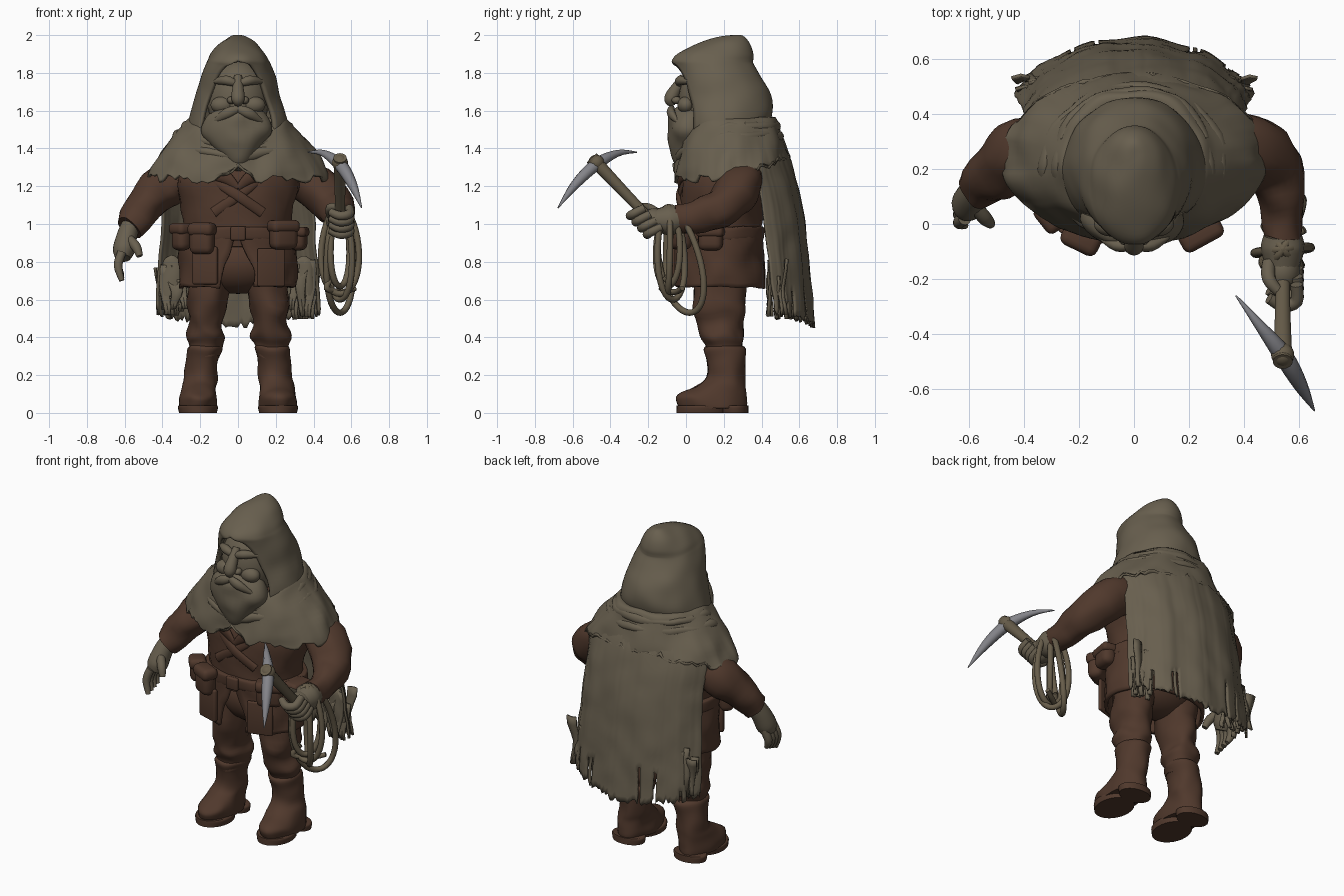
import bpy, bmesh, math, random
from mathutils import Vector, Matrix, noise

random.seed(4)
if "Cube" in bpy.data.objects:
    bpy.data.objects.remove(bpy.data.objects["Cube"], do_unlink=True)


def material(name, red, green, blue):
    mat = bpy.data.materials.new(name)
    mat.use_nodes = True
    mat.diffuse_color = (red, green, blue, 1)
    shader = next(n for n in mat.node_tree.nodes if n.type == "BSDF_PRINCIPLED")
    shader.inputs["Base Color"].default_value = (red, green, blue, 1)
    shader.inputs["Roughness"].default_value = 0.9
    return mat


cloth = material("olive cloth", .14, .116, .078)
leather = material("brown leather", .08, .04, .025)
steel = material("grey steel", .23, .23, .25)
wood = material("pale wood", .135, .108, .068)


def finish(name, mat, bm, thick=0):
    bmesh.ops.remove_doubles(bm, verts=bm.verts[:], dist=.0005)
    bmesh.ops.recalc_face_normals(bm, faces=bm.faces[:])
    mesh = bpy.data.meshes.new(name)
    bm.to_mesh(mesh)
    bm.free()
    for face in mesh.polygons:
        face.use_smooth = True
    mesh.set_sharp_from_angle(angle=math.radians(50))
    mesh.materials.append(mat)
    obj = bpy.data.objects.new(name, mesh)
    bpy.context.scene.collection.objects.link(obj)
    if thick:
        solid = obj.modifiers.new("thickness", "SOLIDIFY")
        solid.thickness = thick
        solid.offset = 0
    return obj


def skin(name, mat, grid, wrap=True, caps=True, wrinkle=0.0, thick=0, skip=None, ring=False):
    """Cover a grid of points with quads."""
    bm = bmesh.new()
    rows = [[bm.verts.new(p + noise.noise_vector(p * 9) * wrinkle) for p in map(Vector, row)]
            for row in grid]
    width = len(rows[0])
    for i in range(len(rows) if ring else len(rows) - 1):
        low, high = rows[i], rows[(i + 1) % len(rows)]
        for j in range(width if wrap else width - 1):
            if skip is None or not skip(i, j):
                k = (j + 1) % width
                bm.faces.new((low[j], low[k], high[k], high[j]))
    if caps and wrap and not ring:
        bm.faces.new(rows[0])
        bm.faces.new(rows[-1])
    return finish(name, mat, bm, thick)


def spline(rows, steps=4):
    """Smoothly interpolate rows of numbers."""
    rows = [Vector(r) for r in rows]
    out = []
    for i in range(len(rows) - 1):
        a, b, c, d = rows[max(i - 1, 0)], rows[i], rows[i + 1], rows[min(i + 2, len(rows) - 1)]
        for k in range(steps):
            t = k / steps
            out.append(b + (c - a) * (t / 2) + (a - b * 2.5 + c * 2 - d / 2) * t ** 2
                       + ((b - c) * 1.5 + (d - a) / 2) * t ** 3)
    return out + [rows[-1]]


def loft(name, mat, rows, side=1, wrinkle=0.0, n=32):
    """Stack oval rings given as height, centre x, centre y, radius x, radius y."""
    turns = [math.tau * j / n for j in range(n)]
    grid = [[(side * (cx + rx * math.sin(a)), cy - ry * math.cos(a), z) for a in turns]
            for z, cx, cy, rx, ry in spline(rows)]
    return skin(name, mat, grid, wrinkle=wrinkle)


def tube(name, mat, points, side=1, n=14, wrinkle=0.0, closed=False, flat=1.0):
    """Sweep a round section along x, y, z, radius points."""
    path = points if closed else spline(points)
    count = len(path)
    centres = [Vector((side * p[0], p[1], p[2])) for p in path]
    grid, up = [], None
    for i, c in enumerate(centres):
        ahead = centres[(i + 1) % count] if closed else centres[min(i + 1, count - 1)]
        behind = centres[i - 1] if closed else centres[max(i - 1, 0)]
        axis = (ahead - behind).normalized()
        if up is None:
            up = Vector((0, 1, 0)) if abs(axis.y) < .8 else axis.orthogonal()
        up = (up - axis * up.dot(axis)).normalized()
        across = axis.cross(up)
        r = path[i][3]
        grid.append([c + (up * math.cos(math.tau * j / n) * flat
                          + across * math.sin(math.tau * j / n)) * r for j in range(n)])
    return skin(name, mat, grid, wrinkle=wrinkle, ring=closed)


def ball(name, mat, centre, size):
    bm = bmesh.new()
    place = Matrix.Translation(centre) @ Matrix.Diagonal((*size, 1))
    bmesh.ops.create_uvsphere(bm, u_segments=24, v_segments=16, radius=1, matrix=place)
    return finish(name, mat, bm)


def box(name, mat, centre, size, turn=0.0):
    bm = bmesh.new()
    bmesh.ops.create_cube(bm, size=1, matrix=Matrix.Diagonal((*size, 1)))
    bmesh.ops.bevel(bm, geom=bm.edges[:], offset=min(size) * .4, segments=3, affect="EDGES",
                    profile=.5)
    obj = finish(name, mat, bm)
    obj.location = centre
    obj.rotation_euler.z = turn


def open_wrap(name, mat, rows, thick, wrinkle, n=48):
    """Wrap cloth round an oval, leaving a front gap: z, centre y, radii, gap angle."""
    grid = []
    for z, cy, rx, ry, gap in spline(rows):
        gap = max(gap, 0)
        turns = [gap + (math.tau - 2 * gap) * j / n for j in range(n + 1)]
        grid.append([(rx * math.sin(a), cy - ry * math.cos(a), z) for a in turns])
    skin(name, mat, grid, wrap=False, wrinkle=wrinkle, thick=thick)


# Hood, face and beard
open_wrap("hood", cloth, [
    (1.99, .26, 0, 0, 0), (1.985, .24, .035, .06, 0), (1.95, .2, .09, .13, 0),
    (1.9, .157, .132, .187, 0), (1.865, .14, .15, .205, 0), (1.84, .145, .162, .205, .38),
    (1.78, .17, .185, .215, .6), (1.7, .2, .208, .235, .72), (1.6, .21, .238, .24, .8),
    (1.5, .2, .258, .22, .82), (1.42, .2, .23, .19, .8)], .02, .008)
ball("head", cloth, (0, .125, 1.66), (.165, .165, .21))
loft("beard", cloth, [
    (1.63, 0, .04, .08, .08), (1.58, 0, .02, .15, .11), (1.5, 0, .02, .188, .115),
    (1.42, 0, .015, .145, .105), (1.35, 0, 0, .075, .075), (1.28, 0, -.005, .01, .015)],
    wrinkle=.016)
tube("nose", cloth, [(0, -.01, 1.78, .022), (0, -.05, 1.72, .03), (0, -.075, 1.675, .036),
                     (0, -.08, 1.65, .032), (0, -.07, 1.625, .012)])
for side, label in ((1, "left"), (-1, "right")):
    ball(label + "_nostril", cloth, (side * .036, -.05, 1.655), (.022, .026, .02))
    ball(label + "_cheek", cloth, (side * .085, .0, 1.63), (.06, .045, .045))
    tube(label + "_brow", cloth, [(.005, -.035, 1.74, .016), (.06, -.03, 1.76, .026),
                                  (.125, .015, 1.755, .014)], side)
    tube(label + "_moustache", cloth, [(.0, -.075, 1.61, .02), (.06, -.078, 1.585, .028),
                                       (.135, -.04, 1.535, .008)], side, flat=.8)

# Shoulder cape: folds, a torn hem that parts at the front and rises to the back
grid = []
profile = spline([(1.54, .23, .2, .19), (1.555, .23, .25, .24), (1.5, .23, .3, .26),
                  (1.4, .235, .39, .28), (1.3, .24, .45, .295), (1.235, .24, .475, .3)])
segments = 96
torn = [random.uniform(-.022, .022) for j in range(segments)]
for i, (z, cy, rx, ry) in enumerate(profile):
    v = i / (len(profile) - 1)
    row = []
    for j in range(segments):
        a = math.tau * j / segments
        front, back = max(math.cos(a), 0) ** 3, max(-math.cos(a), 0)
        apart = max(0, 1 - min(a, math.tau - a) / .2)
        fold = 1 + .022 * math.sin(7 * a + 5 * v) * math.sin(math.pi * v)
        drop = .13 * front * (1 - v) - (apart * .1 + torn[j] + back * .12) * v ** 4
        row.append((rx * fold * math.sin(a), cy - ry * fold * math.cos(a), z - drop))
    grid.append(row)
skin("shoulder_cape", cloth, grid, caps=False, wrinkle=.012, thick=.016)
for height, wide, deep in ((1.465, .315, .26), (1.515, .27, .248)):
    loop = [(wide * math.sin(a), .225 - deep * math.cos(a), height - .1 * max(math.cos(a), 0), .028)
            for a in (math.tau * k / 48 for k in range(48))]
    tube("neck_fold", cloth, loop, closed=True, wrinkle=.016)

# Long back cape with slits in the hem, flowing out of the shoulders
rows, columns = spline([(.26, .31, .455), (.385, .35, .55), (.395, .4, .605), (.405, .425, .635),
                        (.42, .45, .655), (.43, .47, .67)], 6), 72
hem = [.44 + .07 * abs(2 * j / columns - 1) + random.uniform(0, .04) for j in range(columns + 1)]
slits = {j: random.uniform(.75, .92) for j in random.sample(range(columns), 12)}
grid = []
for i, (half, edge, middle) in enumerate(rows):
    v = i / (len(rows) - 1)
    row = []
    for j in range(columns + 1):
        u = 2 * j / columns - 1
        ripple = .006 * math.sin(u * 16) * v
        row.append((half * math.sin(u * 1.3) / math.sin(1.3),
                    edge + (middle - edge) * math.cos(u * math.pi / 2) + ripple,
                    1.54 - (1.54 - hem[j]) * v))
    grid.append(row)
skin("back_cape", cloth, grid, wrap=False, wrinkle=.008, thick=.014,
     skip=lambda i, j: j in slits and i > slits[j] * len(rows))

# Rags hanging from the cape edges
for side, label in ((1, "left"), (-1, "right")):
    for k in range(9):
        x, y = .295 + .014 * k, .45 + .04 * (k % 3)
        top, low = random.uniform(.68, .82), random.uniform(.49, .55)
        strip = []
        for i in range(7):
            t = i / 6
            sway = .01 * math.sin(5 * t + k)
            w = .032 * (1 - t * .6)
            strip.append([(side * (x + sway + w * c), y + sway - .01 * abs(c), top + (low - top) * t)
                          for c in (-1, 0, 1)])
        skin(label + "_rag", cloth, strip, wrap=False, wrinkle=.01, thick=.012)
    loft(label + "_rag_pad", cloth, [(.62, .35, .47, .065, .03), (.72, .35, .47, .058, .035),
                                     (.8, .35, .46, .045, .025), (.83, .35, .46, .01, .01)],
         side, wrinkle=.012)

# Jacket, skirt and hips
loft("jacket", leather, [
    (1.42, 0, .22, .22, .15), (1.25, 0, .2, .32, .22), (1.1, 0, .19, .3, .225),
    (.97, 0, .18, .285, .215), (.88, 0, .18, .28, .205)], wrinkle=.018)
open_wrap("jacket_skirt", leather, [
    (.96, .18, .295, .22, 0), (.88, .18, .3, .225, .1), (.78, .18, .305, .23, .26),
    (.665, .18, .305, .23, .31)], .02, .016)
ball("hips", leather, (0, .19, .79), (.25, .17, .16))
tube("chest_strap", leather, [(-.12, -.0, 1.23, .028), (0, -.04, 1.15, .028),
                              (.13, -.015, 1.06, .028)], flat=.5)
tube("crossing_strap", leather, [(.1, -.005, 1.23, .028), (0, -.03, 1.15, .028),
                                 (-.13, -.015, 1.06, .028)], flat=.5)
for side in (1, -1):
    tube("lapel", leather, [(.14, -.0, 1.26, .03), (.07, -.025, 1.25, .035),
                            (.0, -.035, 1.19, .015)], side, flat=.5)

# Belt, buckle and pouches
loft("belt", leather, [(.915, 0, .18, .3, .225), (.925, 0, .18, .31, .235),
                       (.975, 0, .18, .31, .235), (.985, 0, .18, .3, .225)], wrinkle=.01)
box("buckle", leather, (0, -.055, .95), (.08, .025, .075))
for x, y, z, wide, tall, turn in ((-.19, -.05, .92, .13, .16, -.45), (-.3, .03, .93, .1, .14, -.9),
                                  (.24, -.03, .94, .15, .15, .5), (.32, .13, .92, .13, .12, 1.4)):
    box("pouch", leather, (x, y, z), (wide, .085, tall), turn)
    box("pouch_flap", leather, (x, y, z + tall * .32), (wide + .015, .1, tall * .45), turn)
box("hanging_flap", leather, (-.175, -.04, .78), (.14, .03, .2), -.3)
box("front_panel", leather, (.175, -.032, .77), (.15, .02, .2), .3)

# Legs and boots
for side, label in ((1, "left"), (-1, "right")):
    loft(label + "_leg", leather, [
        (.82, .14, .18, .13, .14), (.6, .162, .18, .107, .138), (.48, .17, .185, .092, .118),
        (.41, .172, .195, .105, .118), (.36, .175, .2, .088, .1), (.3, .18, .2, .08, .09)],
        side, wrinkle=.022)
    loft(label + "_boot", leather, [
        (.025, .212, .14, .1, .175), (.05, .212, .138, .104, .182), (.09, .212, .14, .103, .178),
        (.14, .207, .18, .095, .132), (.19, .196, .212, .087, .102), (.28, .188, .212, .083, .1),
        (.34, .18, .205, .093, .112), (.36, .18, .2, .08, .09)], side, wrinkle=.014)
    for part, y, deep in (("_sole", .08, .13), ("_heel", .26, .07)):
        loft(label + part, leather, [(0, .212, y, .1, deep), (.03, .212, y, .106, deep),
                                     (.04, .212, y, .1, deep)], side)

# Right arm hanging, with an open glove
tube("right_sleeve", leather, [(-.27, .3, 1.25, .1), (-.4, .27, 1.19, .115), (-.5, .19, 1.09, .1),
                               (-.575, .125, .98, .072)], n=24, wrinkle=.02)
tube("right_glove", cloth, [(-.57, .13, .99, .05), (-.59, .1, .93, .055), (-.605, .07, .86, .058),
                            (-.61, .05, .82, .04)], n=18, flat=1.1)
tube("right_thumb", cloth, [(-.575, .06, .92, .025), (-.54, .02, .88, .026), (-.52, 0, .83, .017)])
for k in range(4):
    y = .02 + .03 * k
    tube("right_finger", cloth, [(-.615, y, .85, .024), (-.635, y - .015, .78, .023),
                                 (-.615, y - .025, .7 + .01 * k, .014)])

# Left arm reaching forward, with a gripping glove
tube("left_sleeve", leather, [(.27, .31, 1.25, .1), (.41, .29, 1.2, .118), (.51, .2, 1.1, .108),
                              (.54, .07, 1.04, .085), (.54, -.05, 1.03, .07)], n=24, wrinkle=.02)
tube("left_cuff", cloth, [(.54, -.04, 1.03, .07), (.54, -.09, 1.02, .08), (.54, -.16, 1.02, .06)])
ball("left_palm", cloth, (.54, -.17, 1.01), (.065, .08, .072))
for k in range(4):
    y, z = -.15 - .03 * k, .955 + .033 * k
    tube("left_finger", cloth, [(.59, y + .02, z + .03, .022), (.59, y - .04, z, .024),
                                (.54, y - .055, z - .01, .024), (.49, y - .03, z + .01, .02)])
tube("left_thumb", cloth, [(.49, -.14, 1.05, .025), (.49, -.2, 1.085, .025), (.53, -.25, 1.09, .018)])

# Pickaxe
tube("pick_handle", wood, [(.54, -.13, .96, .028), (.54, -.3, 1.14, .028), (.54, -.5, 1.35, .036)])
tube("pick_head", steel, [(.37, -.26, 1.38, .003), (.45, -.36, 1.375, .018), (.54, -.475, 1.315, .034),
                          (.605, -.585, 1.21, .026), (.655, -.678, 1.085, .003)], n=8)
ball("pick_socket", wood, (.54, -.475, 1.325), (.042, .042, .042))

# Coiled rope over the left wrist
for turn, wide, low, y in ((.1, .1, .63, -.1), (.9, .08, .67, -.1), (2.3, .095, .6, -.07),
                           (1, .13, .53, .02)):
    loop = []
    for k in range(40):
        a = math.tau * k / 40
        reach = wide * math.sin(a) * (1 - .15 * math.cos(a))
        lean = y * (1 - math.cos(a)) / 2 - .09 * (1 + math.cos(a)) / 2
        loop.append((.54 + reach * math.cos(turn), lean + reach * math.sin(turn),
                     (1.09 + low) / 2 + (1.09 - low) / 2 * math.cos(a), .017))
    tube("rope_loop", wood, loop, closed=True, n=10)
tube("rope_tail", wood, [(.5, -.1, .72, .016), (.47, -.13, .66, .016), (.55, -.06, .64, .016),
                         (.62, -.02, .66, .014)], n=10)
